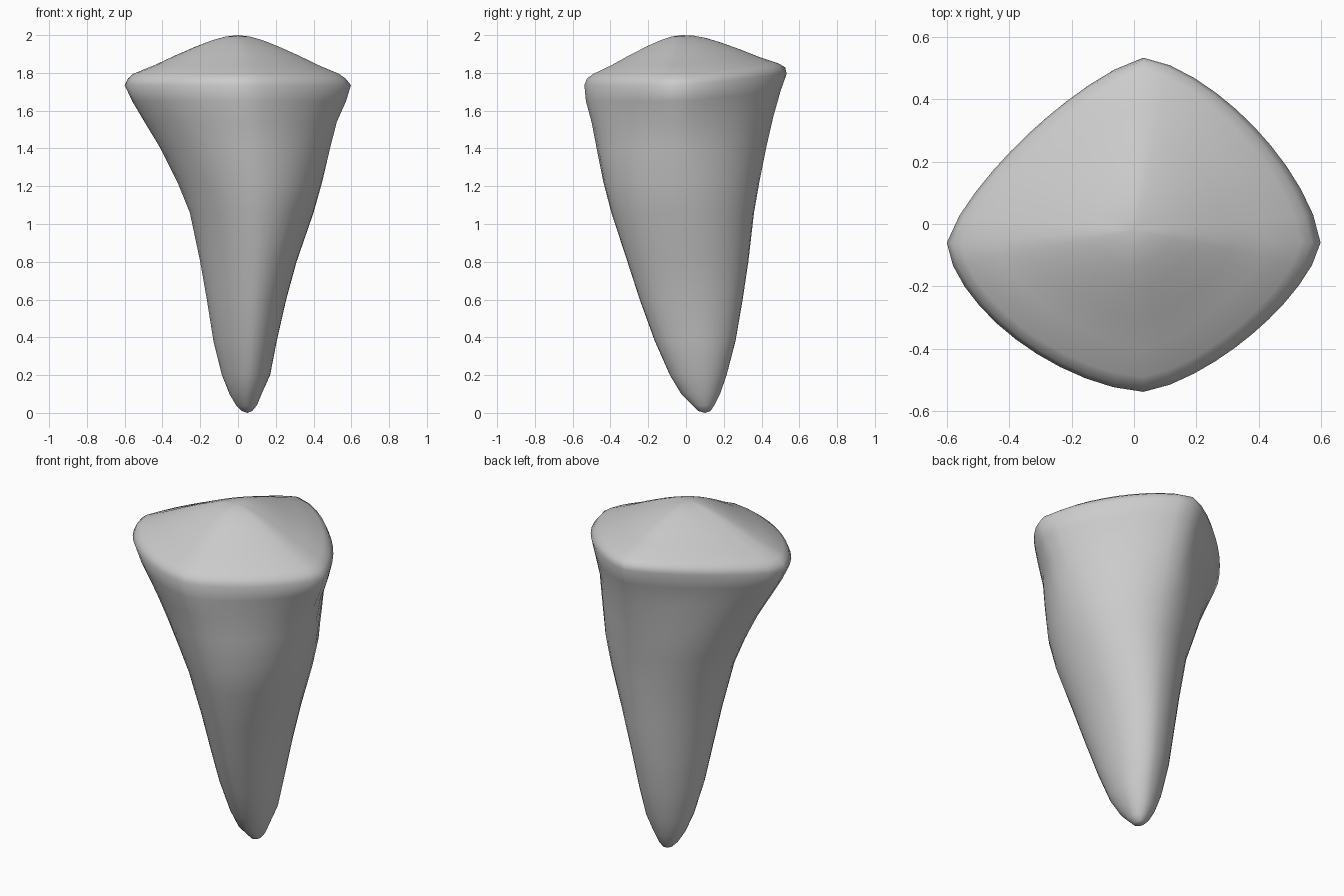
import bpy, bmesh, math

if "Cube" in bpy.data.objects:
    bpy.data.objects.remove(bpy.data.objects["Cube"])

SEG = 40
# z, left, right, front, back, corner x of each cross-section
RINGS = [
    (0.01, 0.02, 0.075, 0.065, 0.13, 0.05),
    (0.04, -0.01, 0.10, 0.035, 0.15, 0.05),
    (0.10, -0.045, 0.125, -0.025, 0.18, 0.05),
    (0.20, -0.085, 0.17, -0.085, 0.215, 0.06),
    (0.38, -0.13, 0.205, -0.165, 0.262, 0.07),
    (0.60, -0.165, 0.255, -0.245, 0.30, 0.08),
    (0.80, -0.20, 0.31, -0.31, 0.33, 0.09),
    (1.06, -0.255, 0.40, -0.395, 0.36, 0.09),
    (1.22, -0.32, 0.445, -0.437, 0.388, 0.08),
    (1.40, -0.41, 0.487, -0.473, 0.425, 0.06),
    (1.54, -0.495, 0.523, -0.50, 0.463, 0.05),
    (1.65, -0.56, 0.572, -0.53, 0.50, 0.04),
    (1.735, -0.60, 0.598, -0.538, 0.533, 0.03),
    (1.77, -0.583, 0.57, -0.525, 0.525, 0.03),
    (1.795, -0.555, 0.535, -0.49, 0.49, 0.03),
]
# crown: scale of the rim, height
CROWN = [(0.8, 1.84), (0.6, 1.892), (0.4, 1.94), (0.25, 1.972), (0.12, 1.992)]
# cross-section roundness per quadrant (back right, back left, front left, front right)
SHAFT_N = (1.95, 1.95, 1.65, 2.0)
RIM_N = (1.48, 1.3, 1.6, 1.42)


def smooth(a, b, v):
    t = min(1, max(0, (v - a) / (b - a)))
    return t * t * (3 - 2 * t)


def section(z, xl, xr, yf, yb, cx):
    """Rounded diamond with a separate extent and roundness per quadrant."""
    cy = 0.1 - 0.16 * min(z, 1.73) / 1.73
    t = smooth(1.1, 1.7, z)
    pts = []
    for i in range(SEG):
        q = i * 4 // SEG
        a = 2 * math.pi * i / SEG
        n = SHAFT_N[q] * (1 - t) + RIM_N[q] * t
        c, s = math.cos(a), math.sin(a)
        r = (abs(c) ** n + abs(s) ** n) ** (-1 / n)
        x = cx + r * c * ((xr - cx) if c > 0 else (cx - xl))
        y = cy + r * s * ((yb - cy) if s > 0 else (cy - yf))
        pts.append((x, y, z))
    return pts


def tilt(p):
    """The back of the rim sits a little higher."""
    x, y, z = p
    return (x, y, z + 0.06 * smooth(1.3, 1.73, z) * max(0, y) / 0.53)


bm = bmesh.new()
loops = [section(*r) for r in RINGS]
rim = loops[-1]
for k, z in CROWN:
    loops.append([(x * k, (y + 0.02) * k - 0.02, z) for x, y, _ in rim])
rings = [[bm.verts.new(tilt(p)) for p in loop] for loop in loops]

# side walls and crown
for lo, hi in zip(rings, rings[1:]):
    for i in range(SEG):
        j = (i + 1) % SEG
        bm.faces.new((lo[i], lo[j], hi[j], hi[i]))

# tip and apex
tip = bm.verts.new((0.05, 0.1, 0))
apex = bm.verts.new((0, -0.02, 2))
for i in range(SEG):
    j = (i + 1) % SEG
    bm.faces.new((tip, rings[0][j], rings[0][i]))
    bm.faces.new((apex, rings[-1][i], rings[-1][j]))
for f in bm.faces:
    f.smooth = True

mesh = bpy.data.meshes.new("tapered_stone")
bm.to_mesh(mesh)
bm.free()
bpy.context.collection.objects.link(bpy.data.objects.new("tapered_stone", mesh))
